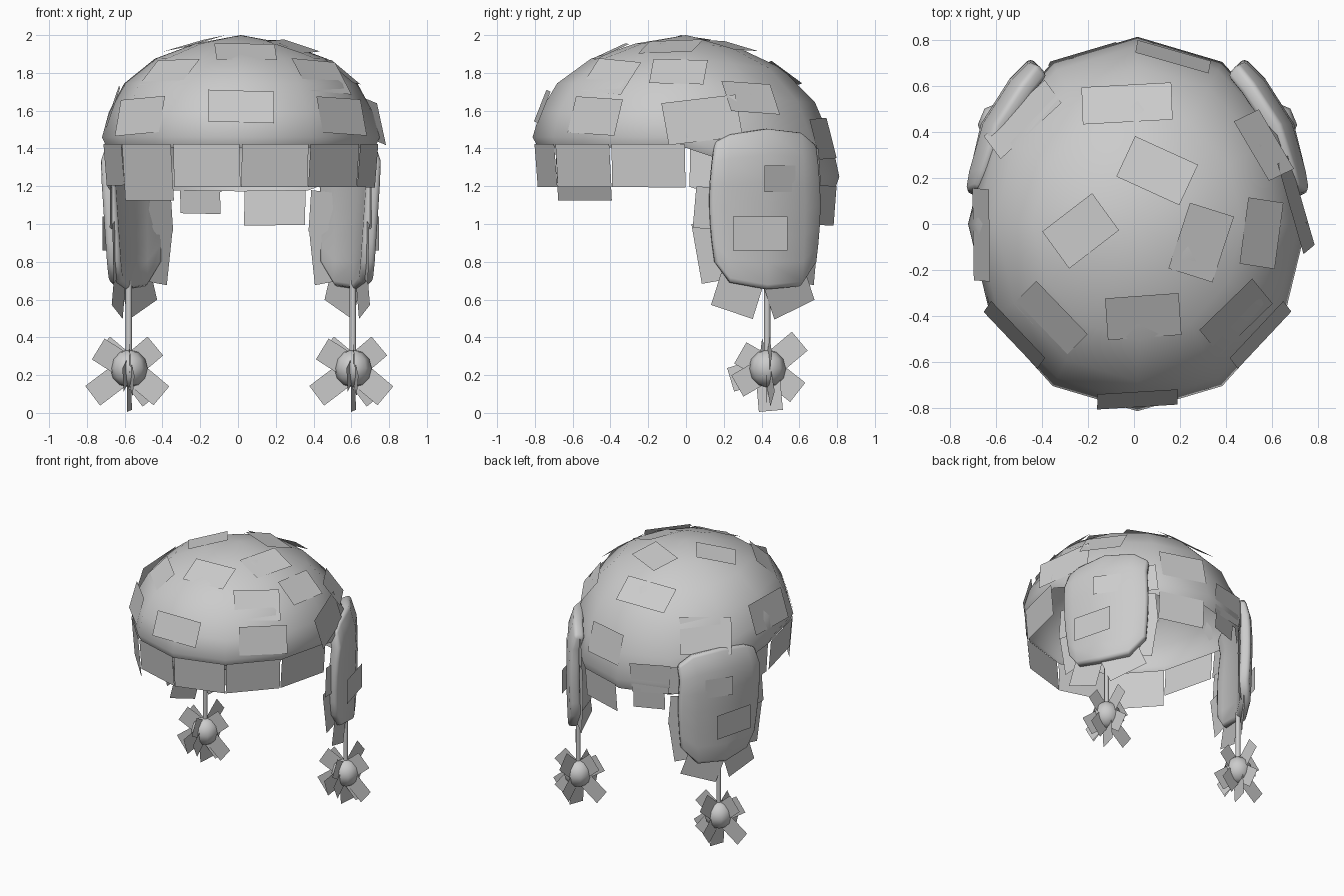
import bpy, bmesh
from math import sin, cos, radians, pi
from mathutils import Vector, Matrix
from mathutils.bvhtree import BVHTree

if "Cube" in bpy.data.objects:
    bpy.data.objects.remove(bpy.data.objects["Cube"])

CX = 0.015          # mirror line of the hat
UP = Vector((0, 0, 1))


def finish(bm, name, angle=None):
    mesh = bpy.data.meshes.new(name)
    bm.to_mesh(mesh)
    bm.free()
    ob = bpy.data.objects.new(name, mesh)
    bpy.context.collection.objects.link(ob)
    if angle:
        bpy.ops.object.select_all(action='DESELECT')
        ob.select_set(True)
        bpy.context.view_layer.objects.active = ob
        bpy.ops.object.shade_smooth_by_angle(angle=radians(angle))
    return ob


def card(bm, c, u, v, w, h):
    """Flat fur card centred on c, spanned by directions u and v."""
    u, v = u.normalized() * w / 2, v.normalized() * h / 2
    bm.faces.new([bm.verts.new(c + a * u + b * v)
                  for a, b in ((-1, -1), (1, -1), (1, 1), (-1, 1))])


# Cap dome: 12 sided, back drops lower than the front
SEG = 12
RINGS = [(.33, 1.955), (.62, 1.875), (.84, 1.745), (.95, 1.595), (1, 1.46), (.965, 1.405)]


def drop(az):
    t = min(1, max(0, sin(az) + 0.05))
    return 1 + 0.39 * t * t * (3 - 2 * t)


def dome_point(az, r, z):
    return Vector((CX + .735 * r * cos(az), .812 * r * sin(az), 2 - (2 - z) * drop(az)))


bm = bmesh.new()
top = bm.verts.new((CX, 0, 2))
rows = [[bm.verts.new(dome_point(2 * pi * i / SEG, r, z)) for i in range(SEG)] for r, z in RINGS]
for i in range(SEG):
    j = (i + 1) % SEG
    bm.faces.new((top, rows[0][i], rows[0][j]))
    for a, b in zip(rows, rows[1:]):
        bm.faces.new((a[i], b[i], b[j], a[j]))
bm.normal_update()
tree = BVHTree.FromBMesh(bm)
finish(bm, "cap_dome", 60)

# Fur cards lying on the dome, using the averaged normal around the hit point
fur = bmesh.new()


def lay(origin, direction, u, w, h, roll, tilt=4):
    loc, n0, _, _ = tree.ray_cast(Vector(origin), Vector(direction))
    t1 = n0.orthogonal().normalized()
    t2 = n0.cross(t1)
    n = Vector()
    for d in (t1, -t1, t2, -t2, t1 + t2, t1 - t2, t2 - t1, -t1 - t2):
        m = tree.find_nearest(loc + d * .08)[1]
        n += m if m.dot(loc - Vector((CX, 0, 1.3))) > 0 else -m
    n.normalize()
    u = (u - n * u.dot(n)).normalized()
    u = Matrix.Rotation(radians(roll), 3, n) @ u
    v = n.cross(u)
    v = Matrix.Rotation(radians(tilt), 3, u) @ v
    card(fur, loc + n * 0.005, u, v, w, h)


TOP = [  # x, y, width, height, turn
    (-.03, .52, .39, .20, 2), (.10, .23, .30, .20, -25), (-.23, -.03, .28, .20, 35),
    (.29, -.08, .21, .30, -17), (.55, -.04, .20, .29, -5), (.04, -.40, .32, .20, 4),
    (-.36, -.41, .32, .19, -45), (.44, -.40, .32, .22, 40), (-.48, .45, .36, .26, 35),
    (.56, .34, .30, .20, -65)]
for x, y, w, h, turn in TOP:
    t = radians(turn)
    lay((x, y, 3), (0, 0, -1), Vector((cos(t), sin(t), 0)), w, h, 0)

SIDE = [  # azimuth, height, width, depth, roll
    (270, 1.62, .35, .18, 0), (222, 1.57, .34, .20, 4), (318, 1.57, .34, .20, -3),
    (7, 1.55, .41, .23, 9), (184, 1.62, .40, .22, -3),
    (78, 1.45, .33, .22, 0), (108, 1.29, .30, .22, 4)]
for az, z, w, h, roll in SIDE:
    a = radians(az)
    lay((CX, 0, z), (cos(a), sin(a), 0), Vector((-sin(a), cos(a), 0)), w, h, roll)

# Fringe hanging from the rim: azimuth -> length, share of the segment width
FRINGE = {195: (.22, .98), 225: (.30, .98), 255: (.23, .98), 285: (.23, .98),
          315: (.23, .98), 345: (.23, .98), 75: (.21, .9), 108: (.15, .6), 165: (.22, .9)}
for az, (h, share) in FRINGE.items():
    p, q = (dome_point(radians(az + d), .975, 1.425) for d in (-15, 15))
    u = q - p
    out = Vector((u.x, u.y, 0)).normalized().cross(UP)
    card(fur, (p + q) / 2 - UP * h / 2 + out * .003, u, UP + out * .08, u.length * share, h)
finish(fur, "dome_fur_cards")

# Ear flaps: y, outer x, top z, bottom z for each column
COLS = [(.15, .745, 1.43, .80), (.23, .735, 1.47, .69), (.42, .685, 1.50, .655),
        (.59, .565, 1.48, .67), (.67, .475, 1.41, .80)]
THICK, NROW = .075, 6


def lean(y, z):
    """Inward taper below and tuck against the dome at the top."""
    return (max(0, 1.3 - z) * .07 * (1 - (y - .15) / .52)) + max(0, z - 1.33) * .35


def flap_point(s, col, t):
    y, x, zt, zb = col
    z = zt + (zb - zt) * t
    x -= lean(y, z) + THICK / 2
    y += (y - .42) * .10 * sin(pi * t)          # bulging sides
    return Vector((CX + s * x, y, z))


def at_flap(s, y, z):
    """Point on the outer flap surface at y, z with its along direction."""
    for a, b in zip(COLS, COLS[1:]):
        if a[0] <= y <= b[0]:
            break
    k = (y - a[0]) / (b[0] - a[0])
    x = a[1] + (b[1] - a[1]) * k - lean(y, z)
    return Vector((CX + s * x, y, z)), Vector((s * (b[1] - a[1]), b[0] - a[0], 0)).normalized()


FLAP_CARDS = [  # y, z, width, height, roll, depth below the outer surface
    (.49, 1.24, .20, .14, 0, -.012), (.39, .95, .30, .18, 0, -.014),
    (.28, .62, .24, .18, -18, .04), (.57, .63, .28, .18, 22, .04),
    (.17, .86, .22, .32, 10, .05), (.17, 1.08, .24, .22, -5, .05),
    (.655, .84, .22, .30, -8, .05), (.665, 1.06, .22, .22, 5, .05),
    (.665, 1.29, .22, .20, 6, .04)]

# Pompom tufts per upright plane: (plane turn, [(angle, reach, sideways wobble)])
TUFTS = [(3, [(40, .09, 5), (140, .09, -6), (148, .10, 9), (217, .145, 0), (320, .13, -4),
              (308, .11, 10)]),
         (87, [(40, .13, 0), (150, .07, 6), (197, .11, -6), (210, .09, 12), (322, .11, 5),
               (275, .13, -8)])]

for s, side in ((-1, "left"), (1, "right")):
    bm = bmesh.new()
    grid = [[bm.verts.new(flap_point(s, c, r / NROW)) for r in range(NROW + 1)] for c in COLS]
    for a, b in zip(grid, grid[1:]):
        for r in range(NROW):
            f = (a[r], a[r + 1], b[r + 1], b[r])
            bm.faces.new(f if s > 0 else f[::-1])
    ob = finish(bm, side + "_ear_flap", 60)
    m = ob.modifiers.new("thickness", 'SOLIDIFY')
    m.thickness, m.offset = THICK, 0
    m = ob.modifiers.new("soft_edge", 'BEVEL')
    m.width, m.segments, m.limit_method, m.angle_limit = .022, 2, 'ANGLE', radians(50)

    # Fur cards on and around the flap
    bm = bmesh.new()
    for y, z, w, h, roll, depth in FLAP_CARDS:
        c, u = at_flap(s, y, z)
        n = u.cross(UP)
        if n.x * s < 0:
            n = -n
        rot = Matrix.Rotation(radians(roll * s), 3, n)
        card(bm, c - n * depth, rot @ u, rot @ UP, w, h)
    finish(bm, side + "_flap_fur_cards")

    # Cord
    px, py, pz = CX + s * .593, .43, .235
    bm = bmesh.new()
    bmesh.ops.create_cone(bm, cap_ends=True, segments=8, radius1=.017, radius2=.017,
                          depth=.42, matrix=Matrix.Translation((px, py, .49)))
    finish(bm, side + "_cord", 60)

    # Pompom core
    bm = bmesh.new()
    bmesh.ops.create_uvsphere(bm, u_segments=8, v_segments=6, radius=.1,
                              matrix=Matrix.Translation((px, py, pz)))
    finish(bm, side + "_pompom", 80)

    # Pompom tuft cards
    bm = bmesh.new()
    for turn, tufts in TUFTS:
        for ang, reach, wob in tufts:
            a, b = radians(ang), radians(turn + wob)
            d = Vector((cos(a) * cos(b), cos(a) * sin(b), sin(a)))
            across = Vector((-sin(a) * cos(b), -sin(a) * sin(b), cos(a)))
            card(bm, Vector((px, py, pz)) + d * reach, d, across, .19, .13)
    finish(bm, side + "_pompom_tufts")
